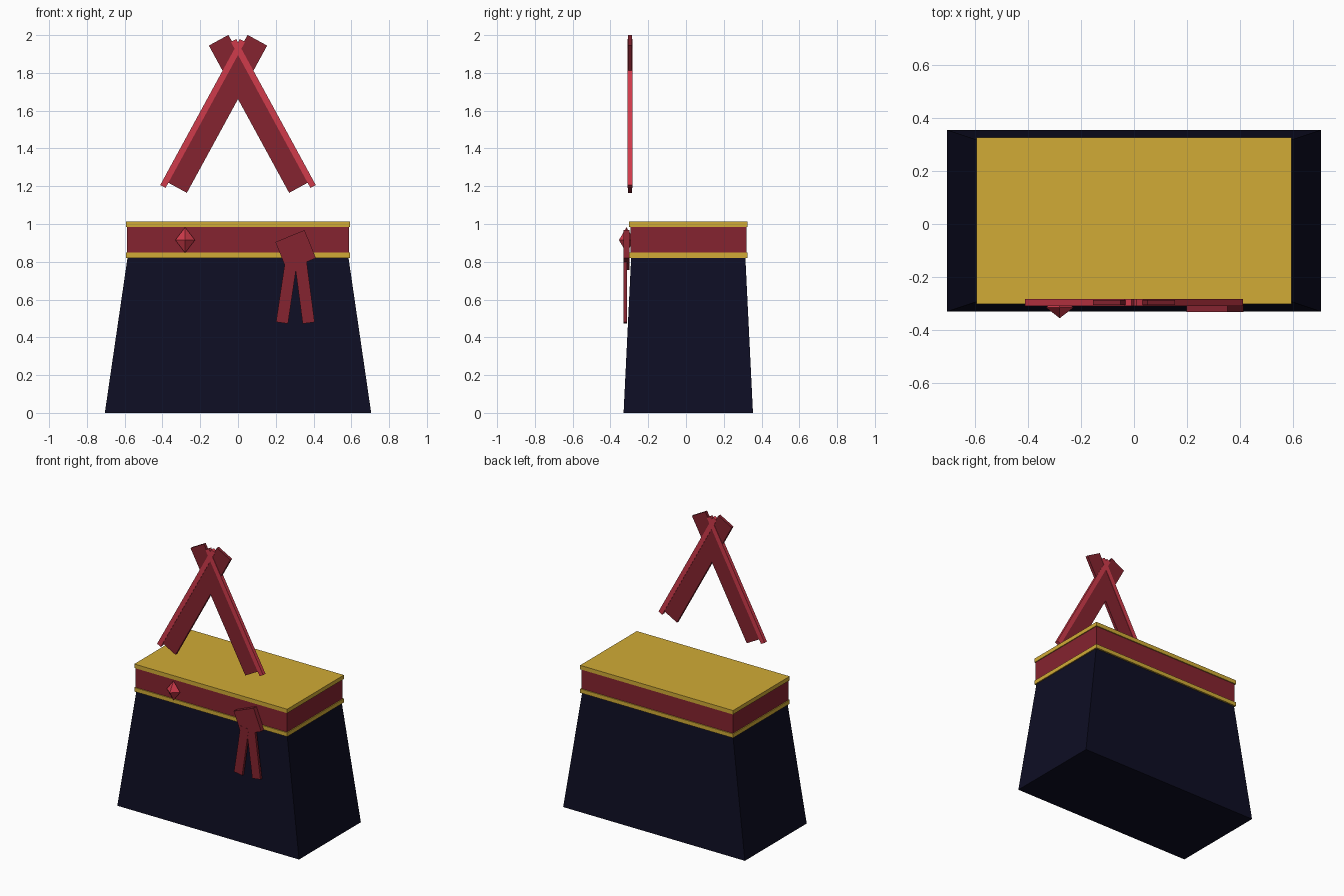
import bpy
import bmesh
from math import radians, sin, cos
from mathutils import Matrix, Vector

if "Cube" in bpy.data.objects:
    bpy.data.objects.remove(bpy.data.objects["Cube"], do_unlink=True)


def material(name, rgb):
    m = bpy.data.materials.new(name)
    m.use_nodes = True
    colour = (*rgb, 1)
    m.diffuse_color = colour
    m.node_tree.nodes["Principled BSDF"].inputs["Base Color"].default_value = colour
    return m


navy = material("navy cloth", (0.0042, 0.0042, 0.017))
gold = material("gold trim", (0.64, 0.41, 0.037))
red = material("deep red cloth", (0.235, 0.017, 0.029))
bright = material("bright red", (0.63, 0.043, 0.07))

BODY_Y = 0.012  # depth centre of the garment


def finish(name, bm, mat):
    mesh = bpy.data.meshes.new(name)
    bm.to_mesh(mesh)
    bm.free()
    mesh.materials.append(mat)
    obj = bpy.data.objects.new(name, mesh)
    bpy.context.collection.objects.link(obj)
    return obj


def box(name, centre, size, mat, tilt=0, taper=(1, 1)):
    """Box turned about the y axis (degrees); taper scales the upper end."""
    bm = bmesh.new()
    bmesh.ops.create_cube(bm, size=1)
    for v in bm.verts:
        if v.co.z > 0:
            v.co.x *= taper[0]
            v.co.y *= taper[1]
        v.co = Vector(a * b for a, b in zip(v.co, size))
    bm.transform(Matrix.Translation(centre) @ Matrix.Rotation(radians(tilt), 4, 'Y'))
    return finish(name, bm, mat)


# Flared skirt
box("skirt", (0, BODY_Y, 0.41), (1.41, 0.685, 0.82), navy, taper=(0.83, 0.883))

# Waistband with gold edging
box("waistband", (0, BODY_Y, 0.915), (1.174, 0.614, 0.17), red)
for name, z in (("lower_gold_band", 0.834), ("upper_gold_band", 0.999)):
    box(name, (0, BODY_Y, z), (1.186, 0.628, 0.028), gold)

# Crossed collar panels with bright edging
LEAN = 28.6
for side, label in ((-1, "right"), (1, "left")):
    box(f"{label}_collar_panel", (side * 0.11, -0.296, 1.583),
        (0.118, 0.02, 0.888), red, -side * LEAN)
    box(f"{label}_collar_edge", (side * 0.187, -0.296, 1.585),
        (0.032, 0.025, 0.88), bright, -side * LEAN)

# Faceted gem on the waistband
bm = bmesh.new()
bmesh.ops.create_cone(bm, cap_ends=False, segments=4, radius1=1, radius2=0, depth=1,
                      matrix=Matrix.Translation((0, 0, 0.5)))
lower = bmesh.ops.duplicate(bm, geom=bm.verts[:] + bm.edges[:] + bm.faces[:])["geom"]
for v in (g for g in lower if isinstance(g, bmesh.types.BMVert)):
    v.co.z = -v.co.z
bmesh.ops.remove_doubles(bm, verts=bm.verts[:], dist=0.001)
bmesh.ops.recalc_face_normals(bm, faces=bm.faces[:])
# Put the corners of the square on the axes, whichever way it was made
corner = max(bm.verts, key=lambda v: v.co.xy.length)
if min(abs(corner.co.x), abs(corner.co.y)) > 0.1:
    bm.transform(Matrix.Rotation(radians(45), 4, 'Z'))
bm.transform(Matrix.Translation((-0.28, -0.315, 0.915)) @ Matrix.Diagonal((0.052, 0.04, 0.068, 1)))
finish("gem", bm, bright)

# Tied sash: knot and two hanging tails
box("sash_knot", (0.305, -0.315, 0.862), (0.167, 0.032, 0.16), red, -22)
box("sash_right_tail", (0.258, -0.323, 0.645), (0.064, 0.018, 0.34), red, 8.5)
box("sash_left_tail", (0.352, -0.322, 0.645), (0.064, 0.018, 0.34), red, -7.5)
